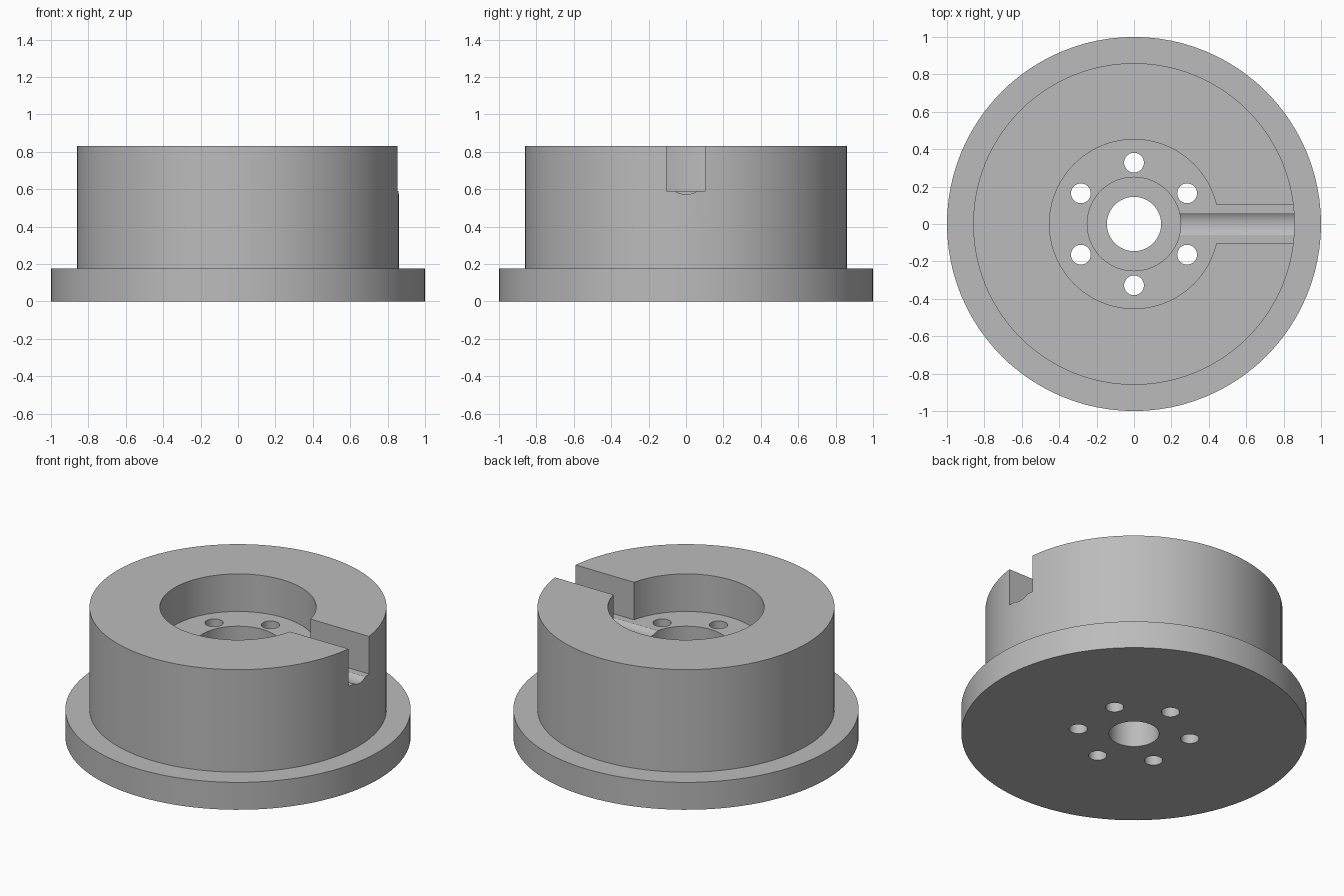
import bpy
import bmesh
import math
from mathutils import Matrix, Vector

if "Cube" in bpy.data.objects:
    bpy.data.objects.remove(bpy.data.objects["Cube"], do_unlink=True)

SEGMENTS = 96

grey = bpy.data.materials.new("plain_grey")
grey.use_nodes = True
colour = (0.5, 0.5, 0.5, 1)
grey.diffuse_color = colour
grey.node_tree.nodes["Principled BSDF"].inputs["Base Color"].default_value = colour


def add_object(name, bm):
    bmesh.ops.recalc_face_normals(bm, faces=bm.faces)
    mesh = bpy.data.meshes.new(name)
    bm.to_mesh(mesh)
    bm.free()
    mesh.materials.append(grey)
    obj = bpy.data.objects.new(name, mesh)
    bpy.context.collection.objects.link(obj)
    return obj


def lathe(name, profile):
    """Revolve a closed (radius, height) profile about z."""
    bm = bmesh.new()
    verts = [bm.verts.new((r, 0, z)) for r, z in profile]
    edges = [bm.edges.new((a, b)) for a, b in zip(verts, verts[1:] + verts[:1])]
    bmesh.ops.spin(bm, geom=verts + edges, cent=(0, 0, 0), axis=(0, 0, 1),
                   angle=math.tau, steps=SEGMENTS, use_merge=True)
    bmesh.ops.remove_doubles(bm, verts=bm.verts, dist=0.0001)
    return add_object(name, bm)


def cylinder(name, radius, length, matrix, segments):
    bm = bmesh.new()
    bmesh.ops.create_cone(bm, cap_ends=True, segments=segments, radius1=radius,
                          radius2=radius, depth=length, matrix=matrix)
    return add_object(name, bm)


def box(name, low, high):
    low, high = Vector(low), Vector(high)
    bm = bmesh.new()
    bmesh.ops.create_cube(bm, size=1, matrix=Matrix.Translation((low + high) / 2)
                          @ Matrix.Diagonal((high - low).to_4d()))
    return add_object(name, bm)


def cut(target, cutter):
    """Subtract the cutter, then discard it."""
    cutter.hide_render = True
    bpy.context.view_layer.objects.active = target
    mod = target.modifiers.new("cut", 'BOOLEAN')
    mod.operation = 'DIFFERENCE'
    mod.solver = 'EXACT'
    mod.object = cutter
    bpy.ops.object.modifier_apply(modifier=mod.name)
    bpy.data.objects.remove(cutter, do_unlink=True)


# Flanged hub with wide recess, counterbore and central through hole
flange_z, floor_z, top_z, bore_z = 0.175, 0.59, 0.83, 0.33
hub = lathe("flanged_hub", [
    (0.145, 0), (1, 0), (1, flange_z), (0.86, flange_z), (0.86, top_z),
    (0.452, top_z), (0.452, floor_z), (0.25, floor_z), (0.25, bore_z),
    (0.145, bore_z)])

# Slot through the wall on the left side
cut(hub, box("slot_cutter", (0.35, -0.104, floor_z), (1.1, 0.104, 1)))

# Shallow round groove along the slot floor
cut(hub, cylinder("groove_cutter", 0.103, 0.9,
                  Matrix.Translation((0.65, 0, 0.675))
                  @ Matrix.Rotation(math.pi / 2, 4, 'Y'), 64))

# Ring of six bolt holes
for i in range(6):
    angle = math.radians(30 + 60 * i)
    place = Matrix.Translation((0.328 * math.cos(angle), 0.328 * math.sin(angle), 0.4))
    cut(hub, cylinder("bolt_hole_cutter", 0.053, 1.2, place, 32))

bpy.ops.object.select_all(action='DESELECT')
hub.select_set(True)
bpy.context.view_layer.objects.active = hub
bpy.ops.object.shade_smooth_by_angle(angle=math.radians(25))
